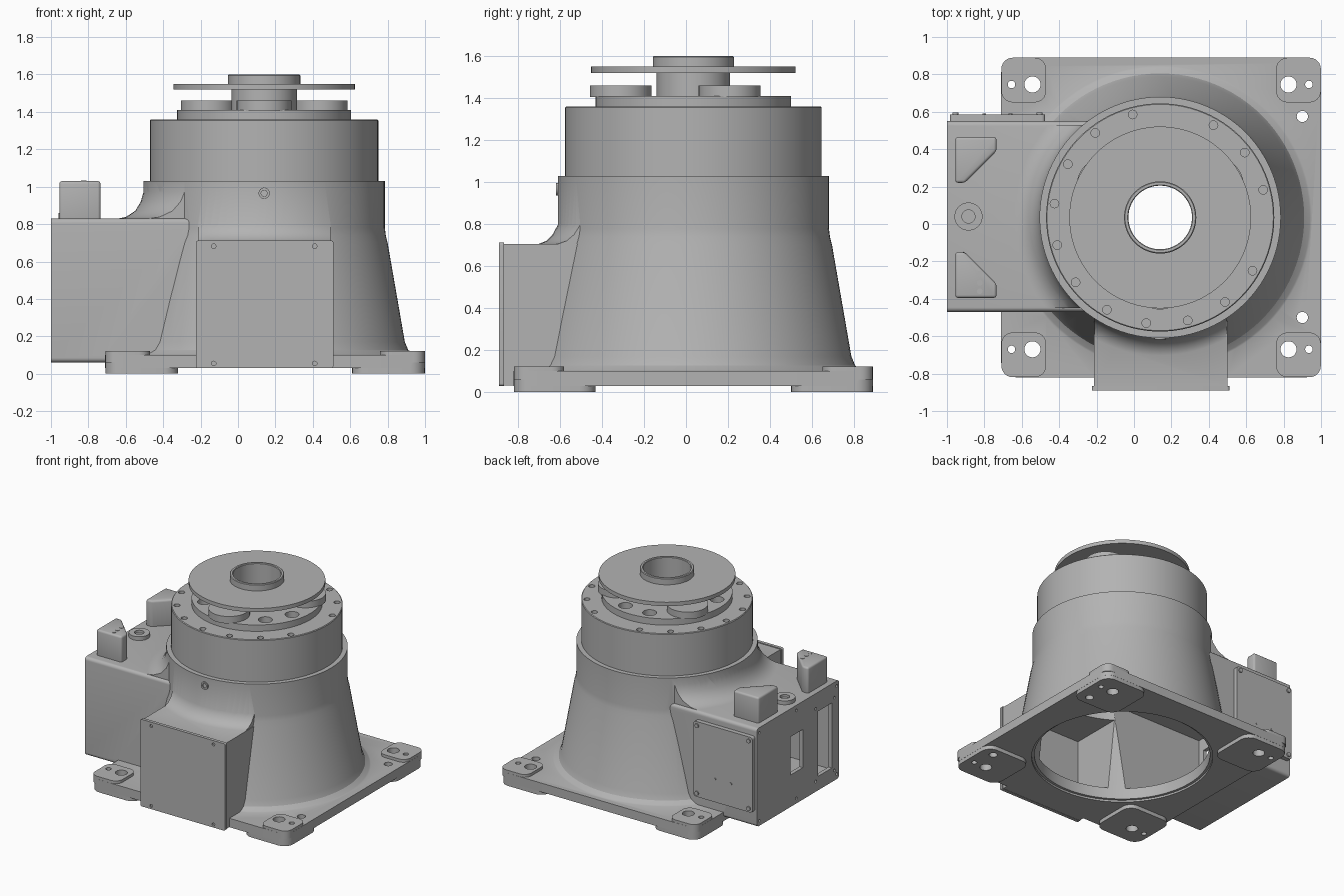
import bpy, bmesh
from math import cos, sin, pi, radians

if "Cube" in bpy.data.objects:
    bpy.data.objects.remove(bpy.data.objects["Cube"])

CX, CY = 0.14, 0.035          # main axis of the machine
BORE = 0.17

grey = bpy.data.materials.new("cast_grey")
grey.use_nodes = True
grey.diffuse_color = (0.45, 0.45, 0.45, 1)
grey.node_tree.nodes["Principled BSDF"].inputs["Base Color"].default_value = (0.45, 0.45, 0.45, 1)


def finish(name, bm):
    bmesh.ops.recalc_face_normals(bm, faces=bm.faces)
    mesh = bpy.data.meshes.new(name)
    bm.to_mesh(mesh)
    bm.free()
    mesh.materials.append(grey)
    obj = bpy.data.objects.new(name, mesh)
    bpy.context.collection.objects.link(obj)
    return obj


def select(obj):
    bpy.ops.object.select_all(action='DESELECT')
    obj.select_set(True)
    bpy.context.view_layer.objects.active = obj


def apply(obj, mod):
    select(obj)
    bpy.ops.object.modifier_apply(modifier=mod.name)


def combine(obj, other, operation):
    mod = obj.modifiers.new("combine", 'BOOLEAN')
    mod.operation, mod.solver, mod.object = operation, 'EXACT', other
    apply(obj, mod)
    bpy.data.objects.remove(other)


def bevel(obj, width):
    mod = obj.modifiers.new("bevel", 'BEVEL')
    mod.width, mod.segments = width, 3
    apply(obj, mod)


def smooth(obj):
    select(obj)
    bpy.ops.object.shade_smooth_by_angle(angle=radians(30))


def circle(u, v, r, n=32):
    return [(u + r * cos(2 * pi * i / n), v + r * sin(2 * pi * i / n)) for i in range(n)]


def rounded(u0, u1, v0, v1, r, n=6):
    corners = [(u1 - r, v1 - r), (u0 + r, v1 - r), (u0 + r, v0 + r), (u1 - r, v0 + r)]
    return [(u + r * cos(pi / 2 * (k + i / n)), v + r * sin(pi / 2 * (k + i / n)))
            for k, (u, v) in enumerate(corners) for i in range(n + 1)]


def rect(u0, u1, v0, v1):
    return [(u0, v0), (u1, v0), (u1, v1), (u0, v1)]


def prisms(name, outlines, lo, hi, axis='z'):
    """Extrude closed outlines between two levels of an axis."""
    place = {'x': lambda u, v, w: (w, u, v),
             'y': lambda u, v, w: (u, w, v),
             'z': lambda u, v, w: (u, v, w)}[axis]
    bm = bmesh.new()
    for line in outlines:
        a = [bm.verts.new(place(u, v, lo)) for u, v in line]
        b = [bm.verts.new(place(u, v, hi)) for u, v in line]
        bm.faces.new(a)
        bm.faces.new(b)
        for i in range(len(line)):
            j = (i + 1) % len(line)
            bm.faces.new((a[i], a[j], b[j], b[i]))
    return finish(name, bm)


def lathe(name, profile, closed=False, steps=96):
    """Revolve a profile of (radius, height) about the main axis."""
    bm = bmesh.new()
    verts = [bm.verts.new((CX + r, CY, z)) for r, z in profile]
    pairs = list(zip(verts, verts[1:])) + ([(verts[-1], verts[0])] if closed else [])
    edges = [bm.edges.new(p) for p in pairs]
    bmesh.ops.spin(bm, geom=verts + edges, cent=(CX, CY, 0), axis=(0, 0, 1),
                   angle=2 * pi, steps=steps, use_duplicate=False)
    bmesh.ops.remove_doubles(bm, verts=bm.verts, dist=0.0001)
    return finish(name, bm)


def polar(radius, degrees):
    return CX + radius * cos(radians(degrees)), CY + radius * sin(radians(degrees))


# Conical housing with flared foot
housing = lathe("housing", [(0, .05), (.83, .05), (.83, .09), (.80, .105), (.77, .127),
                            (.752, .17), (.66, .70), (.65, .74), (.645, .78),
                            (.645, 1.03), (0, 1.03)])

# Base plate with raised corner pads above and feet below
X0, X1, Y0, Y1 = -0.71, 1.0, -0.82, 0.89


def corner_pads(name, size, lo, hi, radius):
    e = 0.001
    xs = [(X0 + e, X0 + size), (X1 - size, X1 - e)]
    ys = [(Y0 + e, Y0 + size), (Y1 - size, Y1 - e)]
    return prisms(name, [rounded(*x, *y, radius) for x in xs for y in ys], lo, hi)


combine(housing, prisms("plate", [rounded(X0, X1, Y0, Y1, .08)], .03, .10), 'UNION')
combine(housing, corner_pads("pads", .24, .06, .122, .06), 'UNION')
combine(housing, corner_pads("feet", .39, 0, .06, .078), 'UNION')

# Cable box on the right and gearbox cover on the front
combine(housing, prisms("cable_box", [rounded(-.47, .55, .06, .83, .025)], -1, 0, 'x'), 'UNION')
combine(housing, prisms("front_box", [rect(-.215, .50, .032, .705)], -.87, 0, 'y'), 'UNION')

# Fillets where the boxes meet the housing
side_fillet = lathe("side_fillet", [(.6, .78), (.80, .78), (.80, .826), (.74, .838), (.69, .87),
                                    (.66, .92), (.643, .98), (.6, .98)], True)
combine(side_fillet, prisms("limit", [rect(-1, 0, -.45, .53)], .5, 1.2), 'INTERSECT')
combine(housing, side_fillet, 'UNION')
front_fillet = lathe("front_fillet", [(.6, .66), (.75, .66), (.75, .70), (.70, .72), (.67, .75),
                                      (.643, .80), (.6, .80)], True)
combine(front_fillet, prisms("limit", [rect(-.21, .495, -.9, 0)], .5, 1.2), 'INTERSECT')
combine(housing, front_fillet, 'UNION')

# Hollow inside and central bore
combine(housing, lathe("cavity", [(0, -.1), (.65, -.1), (.65, .045), (.63, .045), (.63, .1),
                                  (.56, .72), (.56, .97), (0, .97)]), 'DIFFERENCE')
combine(housing, prisms("cable_cavity", [rect(-.43, .51, .13, .78)], -.97, 0, 'x'), 'DIFFERENCE')
combine(housing, prisms("front_cavity", [rect(-.18, .465, .13, .66)], -.84, 0, 'y'), 'DIFFERENCE')
combine(housing, prisms("bore", [circle(CX, CY, BORE, 96)], .9, 1.1), 'DIFFERENCE')

# Connector ports and screw holes in the end of the cable box
combine(housing, prisms("ports", [rect(-.02, .135, .31, .61), rect(-.38, -.21, .17, .68)],
                        -1.1, -.9, 'x'), 'DIFFERENCE')
screw_spots = [(y, z) for y in (-.44, .06, .52) for z in (.10, .79)]
screw_spots += [(y, z) for y in (-.41, -.18) for z in (.14, .71)]
combine(housing, prisms("end_holes", [circle(y, z, .011, 12) for y, z in screw_spots],
                        -1.1, -.985, 'x'), 'DIFFERENCE')

# Mounting and dowel holes
holes = []
for y in (-.67, .746):
    for big, small in ((-.543, -.655), (.826, .935)):
        holes += [circle(big, y, .043), circle(small, y, .02)]
holes += [circle(.90, y, .03) for y in (.575, -.50)]
combine(housing, prisms("mount_holes", holes, -.1, .3), 'DIFFERENCE')
smooth(housing)

# Front cover plate with screws
cover = prisms("front_cover", [rounded(-.225, .51, .03, .712, .012)], -.89, -.865, 'y')
combine(cover, prisms("cover_holes", [circle(x, z, .012, 16) for x in (-.13, .41)
                                      for z in (.055, .682)], -.95, -.88, 'y'), 'DIFFERENCE')
smooth(cover)

# Side cover plate with screws
side_cover = prisms("side_cover", [rounded(-.985, -.475, .18, .77, .02)], .545, .585, 'y')
smooth(side_cover)
spots = [(x, z) for x in (-.955, -.505) for z in (.21, .74)]
smooth(prisms("side_cover_screws", [circle(x, z, .016, 16) for x, z in spots], .58, .595, 'y'))
smooth(prisms("side_cover_plugs", [circle(x, .36, .01, 12) for x in (-.80, -.66)], .58, .59, 'y'))

# Connector lugs and boss on the cable box
def lug(name, centre, flip):
    shape = [(-.955, .125), (-.735, .125), (-.735, .05), (-.905, -.12), (-.955, -.12)]
    obj = prisms(name, [[(x, centre + flip * y) for x, y in shape]], .80, 1.03)
    bevel(obj, .015)
    smooth(obj)


lug("back_lug", .34, 1)
lug("front_lug", -.27, -1)
smooth(prisms("lug_pins", [circle(-.825, y, .015, 16) for y in (-.265, -.315, -.36)], 1.02, 1.033))
boss = prisms("cable_boss", [circle(-.885, .04, .075, 48)], .82, .86)
combine(boss, prisms("boss_hole", [circle(-.885, .04, .035)], .84, .9), 'DIFFERENCE')
smooth(boss)

# Plug in the front of the housing
plug = prisms("front_plug", [circle(CX, .965, .03)], -.618, -.58, 'y')
combine(plug, prisms("plug_socket", [circle(CX, .965, .018, 6)], -.7, -.605, 'y'), 'DIFFERENCE')
smooth(plug)

# Gear reducer with ring of bolt holes and crank openings
reducer = lathe("reducer", [(BORE, 1.0), (.55, 1.0), (.55, 1.028), (.61, 1.028), (.61, 1.355),
                            (.605, 1.36), (.465, 1.36), (.465, 1.41), (BORE, 1.41)], True)
bolts = [circle(*polar(.57, 15 + 22.5 * i), .023, 20) for i in range(16) if i not in (3, 15)]
combine(reducer, prisms("bolt_holes", bolts, 1.31, 1.5), 'DIFFERENCE')
openings = [circle(*polar(.38, a + s), .05, 24) for a in (-30, 90, 210) for s in (-16, 16)]
combine(reducer, prisms("openings", openings, 1.35, 1.5), 'DIFFERENCE')
smooth(reducer)

# Three crank gears
smooth(prisms("crank_gears", [circle(*polar(.345, a), .147, 48) for a in (-90, 30, 150)], 1.405, 1.46))

# Hollow hub with output disc
smooth(lathe("hub", [(BORE, 1.40), (.175, 1.40), (.175, 1.52), (.486, 1.52), (.486, 1.55),
                     (.193, 1.55), (.193, 1.595), (.188, 1.60), (BORE + .004, 1.60),
                     (BORE, 1.595)], True))
